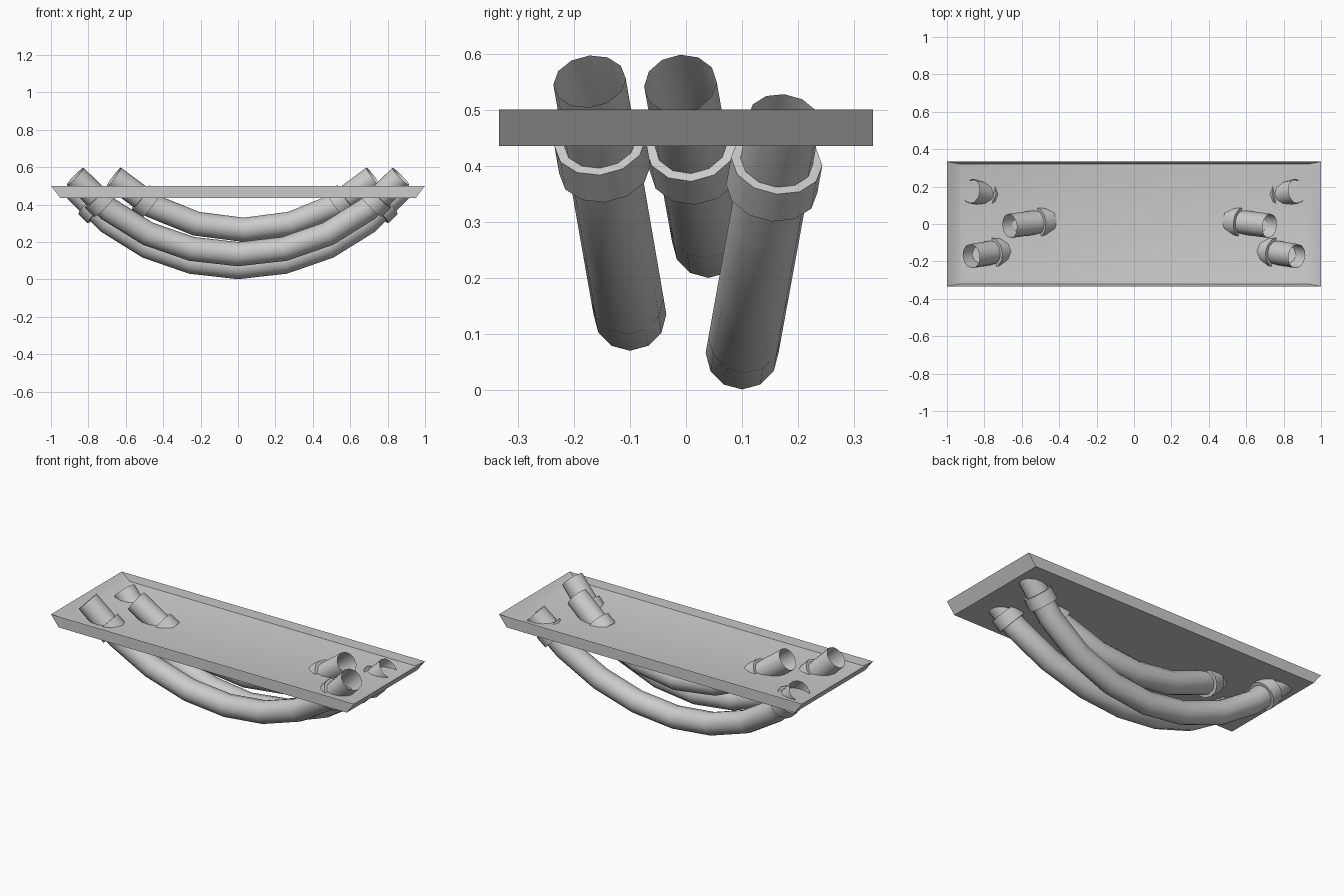
import bpy, bmesh, math
from mathutils import Vector

if "Cube" in bpy.data.objects:
    bpy.data.objects.remove(bpy.data.objects["Cube"])

SIDES = 12


def finish(bm, name, angle):
    bmesh.ops.recalc_face_normals(bm, faces=bm.faces)
    mesh = bpy.data.meshes.new(name)
    bm.to_mesh(mesh)
    bm.free()
    ob = bpy.data.objects.new(name, mesh)
    bpy.context.collection.objects.link(ob)
    bpy.ops.object.select_all(action='DESELECT')
    ob.select_set(True)
    bpy.context.view_layer.objects.active = ob
    bpy.ops.object.shade_smooth_by_angle(angle=math.radians(angle))
    return ob


def bridge(bm, a, b):
    n = len(a)
    for i in range(n):
        bm.faces.new((a[i], a[(i + 1) % n], b[(i + 1) % n], b[i]))


def sweep(name, stations):
    """Open tube through (centre, tangent, radius) stations."""
    bm = bmesh.new()
    rings = []
    for c, t, r in stations:
        t = t.normalized()
        side = Vector((0, 1, 0))
        side = (side - t * side.dot(t)).normalized()
        up = side.cross(t)
        rings.append([bm.verts.new(c + r * (math.cos(a) * side + math.sin(a) * up))
                      for a in (2 * math.pi * k / SIDES for k in range(SIDES))])
    for a, b in zip(rings, rings[1:]):
        bridge(bm, a, b)
    return finish(bm, name, 40)


def pipe(name, cx, low_z, radius, end_angle, steps, y_low, y_end, collar_at):
    # hanging arc of straight segments, leaning in y as it rises
    end = math.radians(end_angle)
    rise = radius * (1 - math.cos(end))
    pts = []
    for i in range(-steps, steps + 1):
        a = end * i / steps
        h = radius * (1 - math.cos(a))
        pts.append(Vector((cx + radius * math.sin(a),
                           y_low + (y_end - y_low) * h / rise, low_z + h)))
    last = len(pts) - 1
    sweep(name, [(p, pts[min(i + 1, last)] - pts[max(i - 1, 0)] if 0 < i < last
                  else (pts[1] - pts[0] if i == 0 else pts[-1] - pts[-2]), 0.065)
                 for i, p in enumerate(pts)])
    # collar near each end
    for tag, inner, outer in (("left", pts[1], pts[0]), ("right", pts[-2], pts[-1])):
        d = outer - inner
        p = inner + d * collar_at
        q = p + d.normalized() * 0.07
        sweep(f"{name}_{tag}_collar", [(p, d, 0.063), (p, d, 0.082),
                                       (q, d, 0.082), (q, d, 0.063)])


# shallow tray with flared ends: bottom, rim, inner wall, floor
bm = bmesh.new()
loops = [[bm.verts.new((sx * x, sy * y, z))
          for sx, sy in ((-1, -1), (1, -1), (1, 1), (-1, 1))]
         for x, y, z in ((0.95, 0.333, 0.435), (1.0, 0.333, 0.5),
                         (0.94, 0.322, 0.462), (0.92, 0.295, 0.455))]
bm.faces.new(loops[0])
for a, b in zip(loops, loops[1:]):
    bridge(bm, a, b)
bm.faces.new(loops[-1])
finish(bm, "tray", 25)

# three hanging pipes passing through the tray
pipe("front_pipe", 0, 0.135, 1.12, 51, 4, -0.10, -0.172, 0.1)
pipe("middle_pipe", 0.03, 0.265, 1.0, 44, 3, 0.04, -0.01, 0.02)
pipe("back_pipe", 0, 0.066, 1.12, 51, 4, 0.10, 0.175, 0.3)
